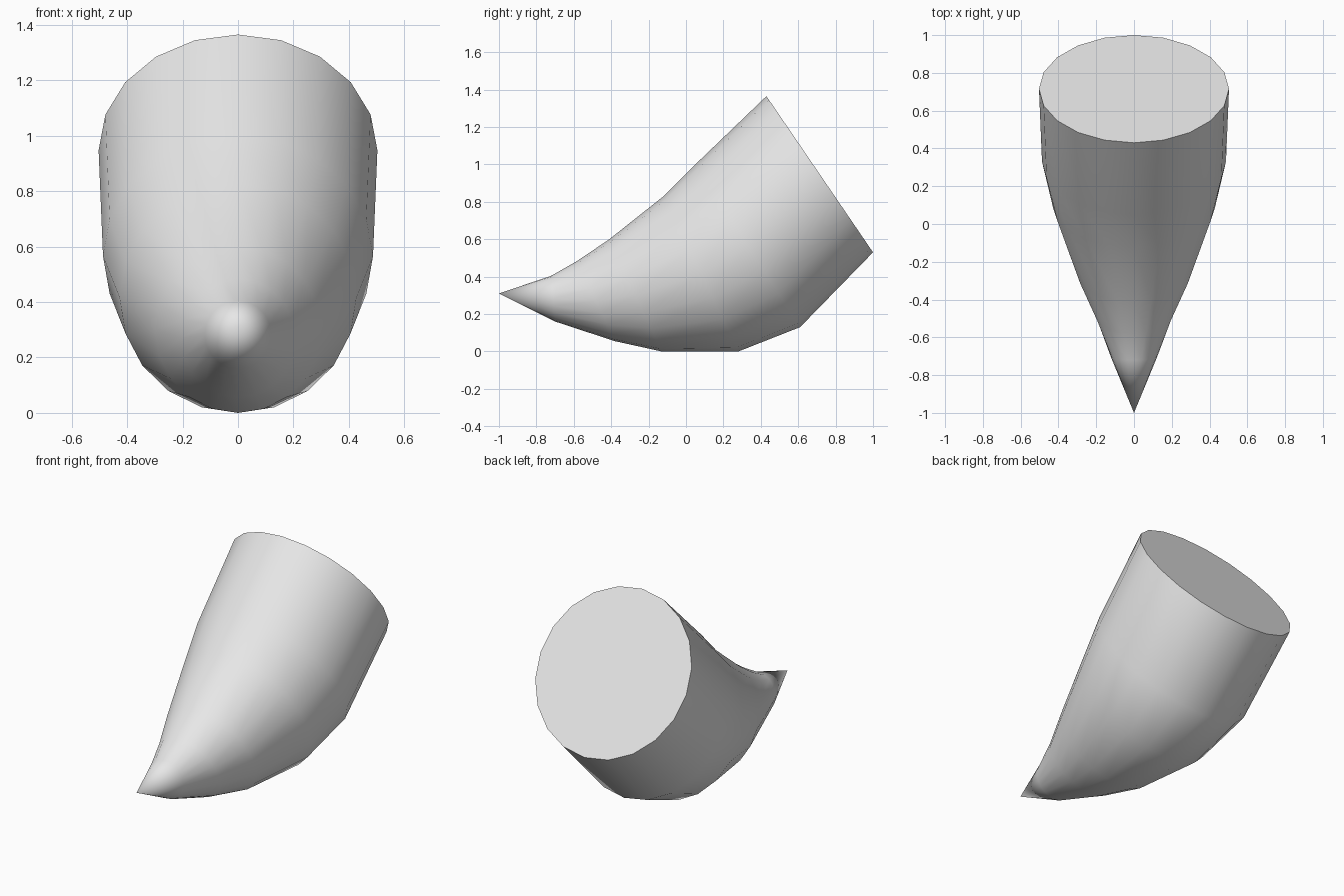
import bpy, bmesh, math
from mathutils import Vector

if "Cube" in bpy.data.objects:
    bpy.data.objects.remove(bpy.data.objects["Cube"])

SIDES = 20
# Cross-sections: upper point (y, z), lower point (y, z), half width
SECTIONS = [
    ((0.43, 1.365), (1.00, 0.53), 0.503),
    ((0.05, 1.00), (0.61, 0.13), 0.487),
    ((-0.12, 0.83), (0.28, 0.00), 0.427),
    ((-0.41, 0.60), (-0.13, 0.00), 0.30),
    ((-0.58, 0.485), (-0.38, 0.055), 0.205),
    ((-0.72, 0.405), (-0.70, 0.16), 0.12),
]
TIP = (0, -1.0, 0.31)

grey = bpy.data.materials.new("light_grey")
grey.diffuse_color = (0.8, 0.8, 0.8, 1)
grey.use_nodes = True
grey.node_tree.nodes["Principled BSDF"].inputs["Base Color"].default_value = grey.diffuse_color


def ring(bm, upper, lower, half_width):
    """Elliptical ring of vertices spanning the two profile points."""
    up, low = Vector((0, *upper)), Vector((0, *lower))
    centre, axis = (up + low) / 2, (up - low) / 2
    side = Vector((half_width, 0, 0))
    return [bm.verts.new(centre + axis * math.cos(a) + side * math.sin(a))
            for a in (2 * math.pi * i / SIDES for i in range(SIDES))]


bm = bmesh.new()
rings = [ring(bm, *s) for s in SECTIONS]
tip = bm.verts.new(TIP)

# Curved smooth sides
for a, b in zip(rings, rings[1:]):
    for i in range(SIDES):
        j = (i + 1) % SIDES
        bm.faces.new((a[i], a[j], b[j], b[i])).smooth = True
# Pointed end
for i in range(SIDES):
    bm.faces.new((rings[-1][i], rings[-1][(i + 1) % SIDES], tip)).smooth = True
# Flat base cap
cap = bm.faces.new(rings[0])
cap.smooth = False
for e in cap.edges:
    e.smooth = False

bmesh.ops.recalc_face_normals(bm, faces=bm.faces)
mesh = bpy.data.meshes.new("curved_horn")
bm.to_mesh(mesh)
bm.free()
mesh.materials.append(grey)
bpy.context.collection.objects.link(bpy.data.objects.new("curved_horn", mesh))
